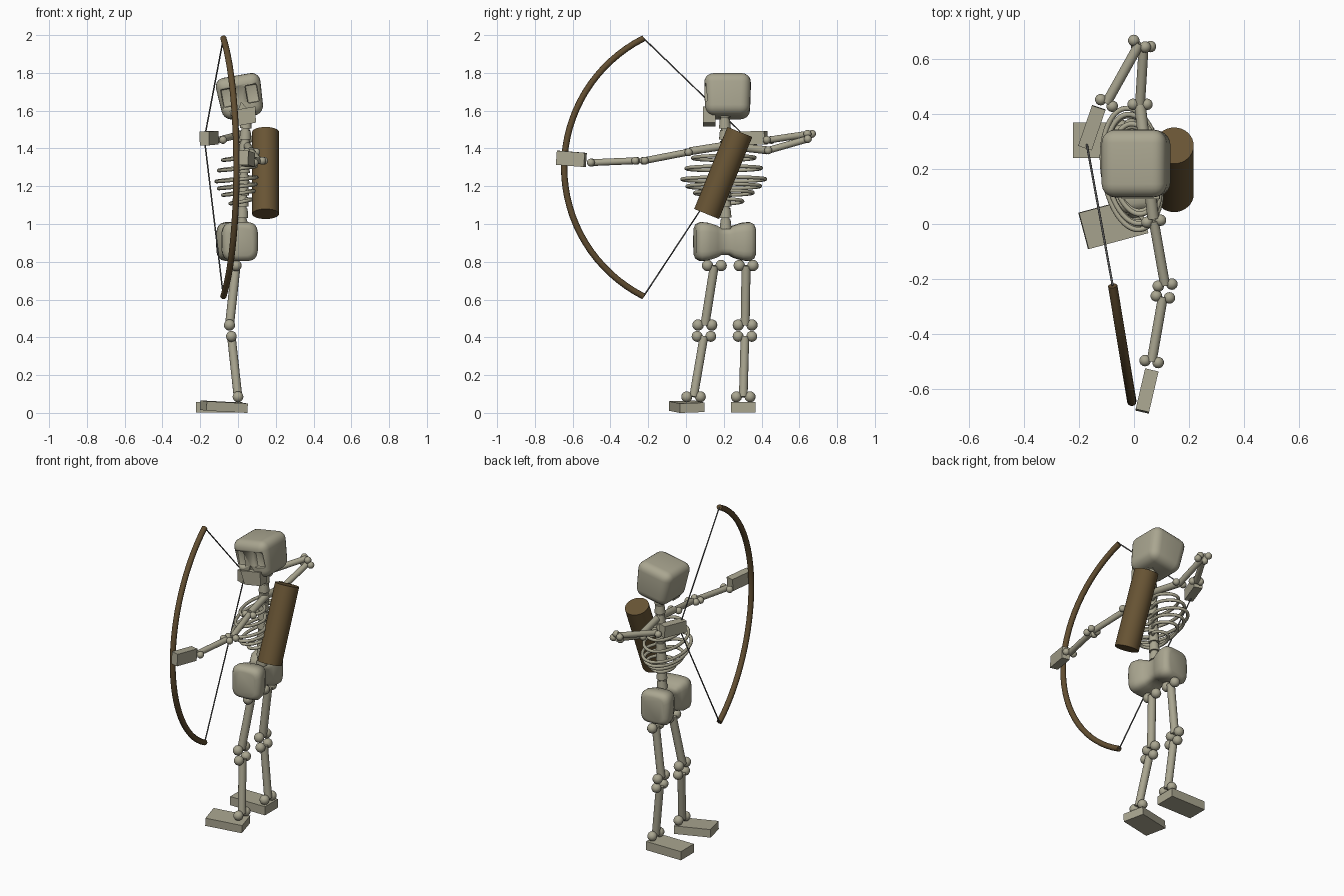
import bpy, bmesh, math
from mathutils import Vector, Matrix

if "Cube" in bpy.data.objects:
    bpy.data.objects.remove(bpy.data.objects["Cube"])


def material(name, rgb):
    m = bpy.data.materials.new(name)
    m.diffuse_color = (*rgb, 1)
    m.use_nodes = True
    m.node_tree.nodes["Principled BSDF"].inputs["Base Color"].default_value = m.diffuse_color
    return m


BONE = material("bone", (0.40, 0.38, 0.28))
LEATHER = material("leather", (0.14, 0.09, 0.035))
WOOD = material("wood", (0.12, 0.075, 0.03))
CORD = material("cord", (0.10, 0.10, 0.10))


def finish(bm, name, mat=BONE, smooth=35):
    bmesh.ops.recalc_face_normals(bm, faces=bm.faces)
    me = bpy.data.meshes.new(name)
    bm.to_mesh(me)
    bm.free()
    ob = bpy.data.objects.new(name, me)
    bpy.context.collection.objects.link(ob)
    me.materials.append(mat)
    bpy.ops.object.select_all(action='DESELECT')
    ob.select_set(True)
    bpy.context.view_layer.objects.active = ob
    if smooth:
        bpy.ops.object.shade_smooth_by_angle(angle=math.radians(smooth))
    return ob


def rod(bm, a, b, r1, r2=None, seg=16):
    a, b = Vector(a), Vector(b)
    d = b - a
    mat = Matrix.Translation((a + b) / 2) @ d.to_track_quat('Z', 'Y').to_matrix().to_4x4()
    bmesh.ops.create_cone(bm, cap_ends=True, segments=seg, radius1=r1,
                          radius2=r1 if r2 is None else r2, depth=d.length, matrix=mat)


def bone(name, a, b, side, r, knob, spread):
    # shaft with a pair of knobs at each end
    bm = bmesh.new()
    side = Vector(side).normalized()
    rod(bm, a, b, r)
    for p in (a, b):
        for s in (-1, 1):
            bmesh.ops.create_uvsphere(bm, u_segments=14, v_segments=10, radius=knob,
                                      matrix=Matrix.Translation(Vector(p) + side * spread * s))
    finish(bm, name, smooth=50)


def box(name, c, size, rot=None, bevel=0, mat=BONE, segs=4):
    bm = bmesh.new()
    bmesh.ops.create_cube(bm, size=1, matrix=Matrix.Diagonal((*size, 1)))
    if bevel:
        bmesh.ops.bevel(bm, geom=bm.edges[:], offset=bevel, segments=segs, profile=0.5, affect='EDGES')
    bmesh.ops.transform(bm, verts=bm.verts, matrix=Matrix.Translation(c) @ (rot or Matrix()))
    return finish(bm, name, mat, smooth=40 if bevel else 0)


def tube(name, pts, r, mat, cyclic=False):
    cu = bpy.data.curves.new(name, 'CURVE')
    cu.dimensions = '3D'
    cu.bevel_depth, cu.bevel_resolution, cu.use_fill_caps = r, 3, True
    sp = cu.splines.new('POLY')
    sp.points.add(len(pts) - 1)
    for p, co in zip(sp.points, pts):
        p.co = (*co, 1)
    sp.use_cyclic_u = cyclic
    sp.use_smooth = True
    cu.materials.append(mat)
    ob = bpy.data.objects.new(name, cu)
    bpy.context.collection.objects.link(ob)


def aim(d):
    # box length runs along local -y
    d = Vector(d).normalized()
    return (-d).to_track_quat('Y', 'Z').to_matrix().to_4x4()


# legs
for tag, ankle, shin_top, knee, hip in (
        ("near", (0, .04, .085), (-.035, .095, .405), (-.045, .10, .465), (-.01, .15, .78)),
        ("far", (0, .303, .085), (-.035, .312, .405), (-.045, .313, .465), (-.01, .318, .78))):
    bone(tag + "_shin", ankle, shin_top, (0, 1, 0), .023, .029, .036)
    bone(tag + "_thigh", knee, hip, (0, 1, 0), .024, .030, .036)
box("near_foot", (-.075, .004, .033), (.225, .136, .05),
    Matrix.Rotation(math.radians(15), 4, 'Z') @ Matrix.Rotation(math.radians(3), 4, 'Y') @ Matrix.Rotation(math.radians(2), 4, 'X'))
box("far_foot", (-.10, .304, .03), (.245, .13, .055))

# pelvis: rounded sections lofted across, pinched at the middle
bm = bmesh.new()
half = [(-.16, .065, .075), (-.152, .085, .092), (-.13, .096, .104), (-.09, .095, .10),
        (-.045, .078, .086), (-.022, .066, .072)]
secs = half + [(-y, a, b) for y, a, b in reversed(half)]
rings = []
for y, a, b in secs:
    ring = []
    for k in range(24):
        t = 2 * math.pi * k / 24
        c, s = math.cos(t), math.sin(t)
        ring.append(bm.verts.new((math.copysign(abs(c) ** .5, c) * a, y, math.copysign(abs(s) ** .5, s) * b)))
    rings.append(ring)
for r0, r1 in zip(rings, rings[1:]):
    for k in range(24):
        bm.faces.new((r0[k], r0[(k + 1) % 24], r1[(k + 1) % 24], r1[k]))
bm.faces.new(rings[0])
bm.faces.new(rings[-1])
YAW = Matrix.Rotation(math.radians(7), 4, 'Z')
bmesh.ops.transform(bm, verts=bm.verts, matrix=Matrix.Translation((-.005, .205, .907)) @ YAW)
finish(bm, "pelvis", smooth=50)

# spine of stacked vertebrae
bm = bmesh.new()
foot, top = Vector((.02, .21, .97)), Vector((.045, .205, 1.62))
rod(bm, foot, top, .022)
N = 11
for i in range(N):
    rod(bm, foot.lerp(top, (i + .08) / N), foot.lerp(top, (i + .92) / N), .032, .027)
finish(bm, "spine")

# ribs: flattened rings that dip in to meet the spine
for i, (z, w, d) in enumerate(((1.35, .165, .085), (1.295, .20, .10), (1.237, .222, .108),
                               (1.20, .195, .10), (1.165, .155, .085), (1.12, .10, .06))):
    pts = []
    for k in range(48):
        t = 2 * math.pi * k / 48
        x = d * math.cos(t)
        if math.cos(t) > 0:
            x -= .045 * math.exp(-(math.sin(t) / .3) ** 2)
        p = YAW @ Vector((x, w * math.sin(t), .012 * math.cos(t)))
        pts.append(p + Vector((-.005 + (.108 - d) * .5, .2, z)))
    tube(f"rib_{i + 1}", pts, .0095, BONE, True)

# shoulder bars
bm = bmesh.new()
for end in ((.07, .02, 1.385), (.022, .43, 1.39)):
    rod(bm, (.048, .21, 1.415), end, .021)
finish(bm, "collarbones")

# bow arm
bone("bow_upper_arm", (.072, .01, 1.38), (.113, -.222, 1.335), (1, .15, 0), .018, .021, .025)
bone("bow_forearm", (.105, -.265, 1.335), (.064, -.50, 1.325), (1, -.15, 0), .018, .021, .024)
box("bow_hand", (.047, -.607, 1.345), (.05, .152, .075), aim((-.035, -.15, .012)))

# string arm
bone("string_upper_arm", (.022, .435, 1.39), (.035, .645, 1.45), (1, 0, 0), .018, .021, .025)
bone("string_forearm", (.02, .655, 1.477), (-.10, .44, 1.445), (.87, -.5, 0), .018, .021, .024)
box("string_hand", (-.153, .35, 1.455), (.052, .155, .072), aim((-.05, -.146, -.005)))

# skull: rounded cranium with carved sockets, plus a jaw block
C = Vector((.012, .22, 1.675))
ROLL = Matrix.Rotation(math.radians(-10), 4, 'Y')


def at(x, y, z):
    return C + (ROLL @ Vector((x, y, z)))


bm = bmesh.new()
bmesh.ops.create_cube(bm, size=1, matrix=Matrix.Diagonal((.245, .25, .225, 1)))
for v in bm.verts:
    if v.co.z < 0:
        v.co.x *= .88
        v.co.y *= .94
bmesh.ops.bevel(bm, geom=bm.edges[:], offset=.05, segments=5, profile=.5, affect='EDGES')
bmesh.ops.transform(bm, verts=bm.verts, matrix=Matrix.Translation(C) @ ROLL)
skull = finish(bm, "skull", smooth=40)
cutters = [box("eye_cutter", at(s * .065, -.125, .005), (.062, .06, .095), ROLL, .008, segs=2) for s in (-1, 1)]
bm = bmesh.new()
bmesh.ops.create_cone(bm, cap_ends=True, segments=3, radius1=.026, radius2=.026, depth=.05,
                      matrix=Matrix.Translation(at(0, -.125, -.058)) @ ROLL @ Matrix.Rotation(math.radians(90), 4, 'X')
                      @ Matrix.Rotation(math.radians(90), 4, 'Z') @ Matrix.Rotation(math.radians(-90), 4, 'Z'))
cutters.append(finish(bm, "nose_cutter", smooth=0))
bpy.context.view_layer.objects.active = skull
for c in cutters:
    m = skull.modifiers.new("carve", 'BOOLEAN')
    m.operation, m.object, m.solver = 'DIFFERENCE', c, 'EXACT'
    bpy.ops.object.select_all(action='DESELECT')
    skull.select_set(True)
    bpy.context.view_layer.objects.active = skull
    bpy.ops.object.modifier_apply(modifier=m.name)
    bpy.data.objects.remove(c)
bm = bmesh.new()
bmesh.ops.create_cube(bm, size=1, matrix=Matrix.Diagonal((.14, .065, .085, 1)))
for v in bm.verts:
    if v.co.z < 0:
        v.co.x *= .82
bmesh.ops.transform(bm, verts=bm.verts, matrix=Matrix.Translation(at(0, -.097, -.108)) @ ROLL)
finish(bm, "jaw", smooth=0)

# quiver
bm = bmesh.new()
axis = Vector((0, .088, .217))
mid = Vector((.146, .197, 1.27))
rod(bm, mid - axis, mid + axis, .071, seg=32)
finish(bm, "quiver", LEATHER)

# bow and string
R, cy, amax = .765, .12, math.asin(.683 / .765)
arc = []
for k in range(33):
    a = amax * (k / 16 - 1)
    y = cy - R * math.cos(a)
    arc.append((-.008 - (y + .645) * .165, y, 1.3 + R * math.sin(a)))
tube("bow", arc, .017, WOOD)
tube("bow_string", [arc[0], (-.178, .325, 1.452), arc[-1]], .004, CORD)
